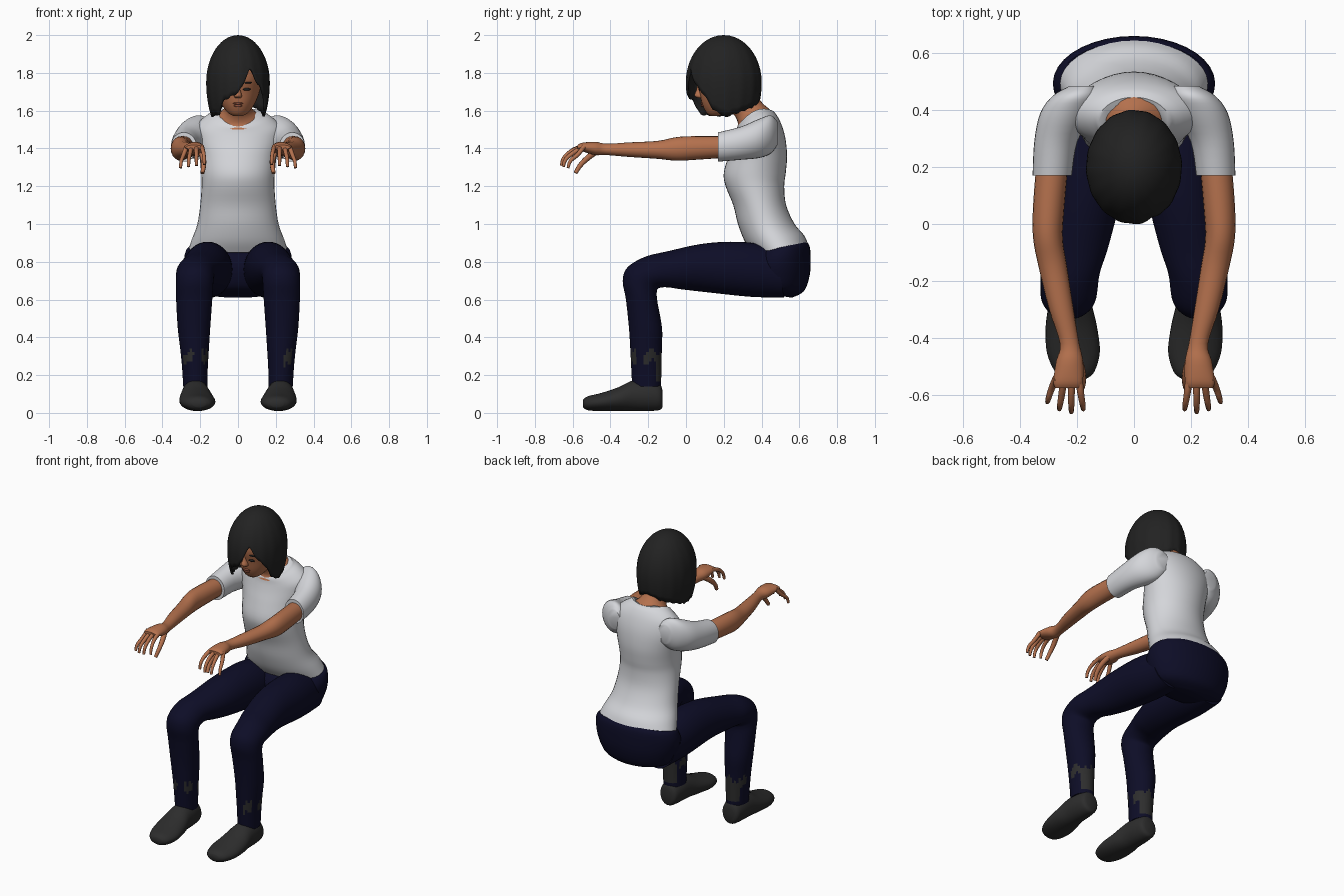
import bpy, bmesh, math
from mathutils import Vector

if "Cube" in bpy.data.objects:
    bpy.data.objects.remove(bpy.data.objects["Cube"])


def material(name, r, g, b):
    m = bpy.data.materials.new(name)
    m.use_nodes = True
    m.diffuse_color = (r, g, b, 1)
    node = m.node_tree.nodes["Principled BSDF"]
    node.inputs["Base Color"].default_value = (r, g, b, 1)
    node.inputs["Roughness"].default_value = 0.8
    return m


SKIN = material("skin", 0.46, 0.165, 0.075)
SHIRT = material("white cotton", 0.66, 0.67, 0.70)
PANTS = material("navy denim", 0.004, 0.004, 0.02)
SHOE = material("charcoal leather", 0.026, 0.026, 0.026)
HAIR = material("black hair", 0.016, 0.016, 0.016)
LIPS = material("lip brown", 0.27, 0.08, 0.045)


def finish(name, bm, mats, rule=None, angle=50):
    """Turn a bmesh into a smooth object; rule picks a material per face centre."""
    bmesh.ops.recalc_face_normals(bm, faces=bm.faces)
    me = bpy.data.meshes.new(name)
    for f in bm.faces:
        f.smooth = True
        if rule:
            f.material_index = int(rule(f.calc_center_median()))
    bm.to_mesh(me)
    bm.free()
    for m in mats:
        me.materials.append(m)
    me.set_sharp_from_angle(angle=math.radians(angle))
    ob = bpy.data.objects.new(name, me)
    bpy.context.collection.objects.link(ob)
    return ob


def spline(a, b, c, d, t):
    return 0.5 * (2 * b + (c - a) * t + (2 * a - 5 * b + 4 * c - d) * t * t
                  + (3 * b - a - 3 * c + d) * t ** 3)


def loft(name, rings, mats, side=1, segs=28, steps=4, rule=None, lift=0):
    """Skin smooth cross-sections: (x, y1, z1, y2, z2, half width)."""
    rows = []
    for i in range(len(rings) - 1):
        keys = [rings[max(0, min(len(rings) - 1, i + k))] for k in (-1, 0, 1, 2)]
        for s in range(steps):
            rows.append([spline(*v, s / steps) for v in zip(*keys)])
    rows.append(rings[-1])
    bm = bmesh.new()
    loops = []
    for n, (x, y1, z1, y2, z2, w) in enumerate(rows):
        loop = []
        raise_by = lift * (n / (len(rows) - 1)) ** 8
        for j in range(segs):
            a = 2 * math.pi * j / segs
            c, s = math.cos(a), math.sin(a)
            loop.append(bm.verts.new((side * (x + w * s),
                                      (y1 + y2) / 2 + c * (y1 - y2) / 2,
                                      (z1 + z2) / 2 + c * (z1 - z2) / 2 + raise_by * s * s)))
        loops.append(loop)
    for p, q in zip(loops, loops[1:]):
        for j in range(segs):
            k = (j + 1) % segs
            bm.faces.new((p[j], p[k], q[k], q[j]))
    bm.faces.new(loops[0])
    bm.faces.new(loops[-1])
    return finish(name, bm, mats, rule)


def upright(x, z, front, back, w):
    return (x, front, z, back, z, w)


def along(y, x, top, bottom, w):
    return (x, y, top, y, bottom, w)


def blob(name, mat, at, size):
    bm = bmesh.new()
    bmesh.ops.create_uvsphere(bm, u_segments=16, v_segments=10, radius=1)
    for v in bm.verts:
        v.co = Vector([p + c * s for p, c, s in zip(at, v.co, size)])
    return finish(name, bm, [mat])


def finger(name, points, radius, side):
    cu = bpy.data.curves.new(name, "CURVE")
    cu.dimensions = "3D"
    cu.bevel_depth = radius
    cu.bevel_resolution = 2
    cu.use_fill_caps = True
    sp = cu.splines.new("BEZIER")
    sp.bezier_points.add(len(points) - 1)
    for i, (bp, p) in enumerate(zip(sp.bezier_points, points)):
        bp.co = (side * p[0], p[1], p[2])
        bp.handle_left_type = bp.handle_right_type = "AUTO"
        bp.radius = 1 - 0.4 * i / (len(points) - 1)
    cu.materials.append(mat_skin)
    ob = bpy.data.objects.new(name, cu)
    bpy.context.collection.objects.link(ob)


mat_skin = SKIN

# Shirt body, with scooped neckline
loft("shirt_body", [(0, .35, .85, .65, .885, .262), (0, .31, .91, .625, .94, .242),
                    upright(0, 1.0, .275, .575, .215), upright(0, 1.1, .25, .53, .2),
                    upright(0, 1.2, .21, .52, .193), upright(0, 1.27, .2, .528, .195),
                    upright(0, 1.36, .225, .535, .205), (0, .25, 1.43, .525, 1.46, .225),
                    (0, .265, 1.48, .5, 1.54, .225), (0, .27, 1.51, .47, 1.59, .175),
                    (0, .275, 1.52, .445, 1.605, .125)], [SHIRT], segs=36, lift=.035)
# Neck and upper chest
loft("neck", [(0, .265, 1.50, .455, 1.595, .128), (0, .275, 1.53, .44, 1.61, .112),
              (0, .26, 1.57, .405, 1.64, .075), (0, .22, 1.62, .37, 1.69, .068),
              (0, .2, 1.68, .36, 1.74, .07)], [SKIN], lift=.0)
# Seat of the trousers
loft("trouser_seat", [(0, .43, .63, .56, .61, .12), (0, .35, .66, .625, .645, .225),
                      (0, .32, .74, .655, .73, .27), (0, .325, .8, .66, .82, .285),
                      (0, .35, .84, .655, .88, .275), (0, .37, .85, .64, .905, .26)],
     [PANTS], segs=36)


# Worn patches around the lower trouser legs
def worn(c):
    jag = .018 * math.sin(170 * c.x + 130 * c.y)
    back = c.y > -.16 and .17 < c.z < .3 + jag
    return back or (.265 + jag < c.z < .325 + jag and math.sin(60 * c.y + 45 * c.x) > -.1)


for side, tag in ((1, "left"), (-1, "right")):
    # Trouser leg from hip through knee to ankle
    loft(tag + "_trouser_leg",
         [(.15, .47, .88, .52, .61, .115), (.158, .3, .905, .34, .615, .128),
          (.17, .1, .897, .1, .64, .122), (.198, -.1, .855, -.03, .655, .112),
          (.222, -.22, .825, -.1, .665, .104), (.228, -.31, .77, -.145, .66, .1),
          (.23, -.335, .7, -.155, .635, .098), (.232, -.318, .6, -.15, .58, .095),
          upright(.233, .45, -.302, -.127, .086), upright(.23, .34, -.295, -.128, .076),
          upright(.228, .24, -.29, -.13, .068), upright(.226, .14, -.285, -.132, .064)],
         [PANTS, SHOE], side, steps=6, segs=36, rule=worn)
    # Shoe
    loft(tag + "_shoe",
         [along(-.125, .225, .12, .03, .035), along(-.14, .225, .155, .015, .058),
          along(-.2, .225, .175, .01, .07), along(-.28, .224, .172, .01, .076),
          along(-.36, .22, .135, .01, .09), along(-.45, .213, .105, .01, .093),
          along(-.52, .208, .088, .014, .068), along(-.545, .205, .07, .03, .035)],
         [SHOE], side)
    # Short sleeve
    loft(tag + "_sleeve",
         [along(.485, .18, 1.54, 1.42, .045), along(.45, .205, 1.575, 1.375, .08),
          along(.39, .235, 1.558, 1.35, .094), along(.29, .274, 1.515, 1.34, .076),
          along(.17, .287, 1.485, 1.33, .069)], [SHIRT], side)
    # Bare arm and palm
    loft(tag + "_arm",
         [along(.2, .288, 1.465, 1.35, .056), along(.05, .3, 1.465, 1.34, .055),
          along(-.05, .302, 1.46, 1.335, .052), along(-.15, .285, 1.44, 1.345, .05),
          along(-.3, .255, 1.432, 1.355, .043), along(-.42, .226, 1.425, 1.365, .034),
          along(-.48, .226, 1.435, 1.365, .047), along(-.55, .231, 1.43, 1.385, .052),
          along(-.575, .233, 1.418, 1.395, .044)], [SKIN], side, segs=20)
    # Curled fingers and thumb
    for i, word in enumerate(("index", "middle", "ring", "little")):
        x, reach = .194 + .026 * i, (0, .01, 0, -.025)[i]
        splay = (i - 1) * .008
        finger(f"{tag}_{word}_finger",
               [(x, -.54, 1.41), (x + splay, -.60 - reach, 1.39 - .008 * i),
                (x + splay * 1.8, -.638 - reach, 1.355 - .008 * i),
                (x + splay * 2, -.65 - reach, 1.315 - .006 * i)], .0135, side)
    finger(tag + "_thumb", [(.205, -.46, 1.395), (.185, -.52, 1.35),
                            (.182, -.56, 1.31), (.188, -.585, 1.27)], .018, side)
    # Eye and brow
    blob(tag + "_eye", HAIR, (side * .046, .074, 1.713), (.022, .008, .007))
    blob(tag + "_brow", HAIR, (side * .048, .069, 1.748), (.027, .008, .005))

# Head, nose and lips
loft("head", [upright(0, 1.572, .13, .17, .025), upright(0, 1.59, .108, .22, .055),
              upright(0, 1.635, .085, .29, .088), upright(0, 1.7, .07, .34, .115),
              upright(0, 1.78, .05, .35, .128), upright(0, 1.87, .07, .33, .115),
              upright(0, 1.94, .13, .27, .06)], [SKIN])
loft("nose", [upright(0, 1.745, .06, .09, .01), upright(0, 1.71, .055, .1, .013),
              upright(0, 1.68, .044, .1, .021), upright(0, 1.668, .06, .1, .017)],
     [SKIN], segs=14)
blob("upper_lip", LIPS, (0, .084, 1.638), (.027, .008, .006))
blob("lower_lip", LIPS, (0, .088, 1.626), (.022, .009, .007))

# Bob haircut: hem height by angle from the front, towards the model's left
HEM = [(-180, 1.65), (-95, 1.565), (-45, 1.575), (-32, 1.645), (0, 1.69), (14, 1.76),
       (24, 1.83), (34, 1.765), (58, 1.68), (72, 1.6), (95, 1.565), (180, 1.65)]


def hem(deg):
    for (a, za), (b, zb) in zip(HEM, HEM[1:]):
        if a <= deg <= b:
            return za + (zb - za) * (deg - a) / (b - a)


bm = bmesh.new()
count, levels = 96, 18
columns = []
crown = bm.verts.new((0, .2, 2.0))
for j in range(count):
    deg = -180 + 360 * j / count
    a = math.radians(deg)
    low = hem(deg) + (.006 if j % 4 < 2 else 0)
    column = []
    for i in range(1, levels + 1):
        z = 2.0 - (2.0 - low) * (i / levels) ** 1.6
        up = (z - 1.75) / .25
        r = math.sqrt(max(0, 1 - up * up)) if up > 0 else 1 - .3 * up * up
        r *= 1 + .008 * math.sin(16 * a) * i / levels
        column.append(bm.verts.new((.168 * r * math.sin(a), .2 - .2 * r * math.cos(a), z)))
    columns.append(column)
for p, q in zip(columns, columns[1:] + columns[:1]):
    bm.faces.new((crown, p[0], q[0]))
    for i in range(levels - 1):
        bm.faces.new((p[i], p[i + 1], q[i + 1], q[i]))
hair = finish("bob_hair", bm, [HAIR], angle=70)
thick = hair.modifiers.new("thickness", "SOLIDIFY")
thick.thickness = .012
thick.offset = -1
